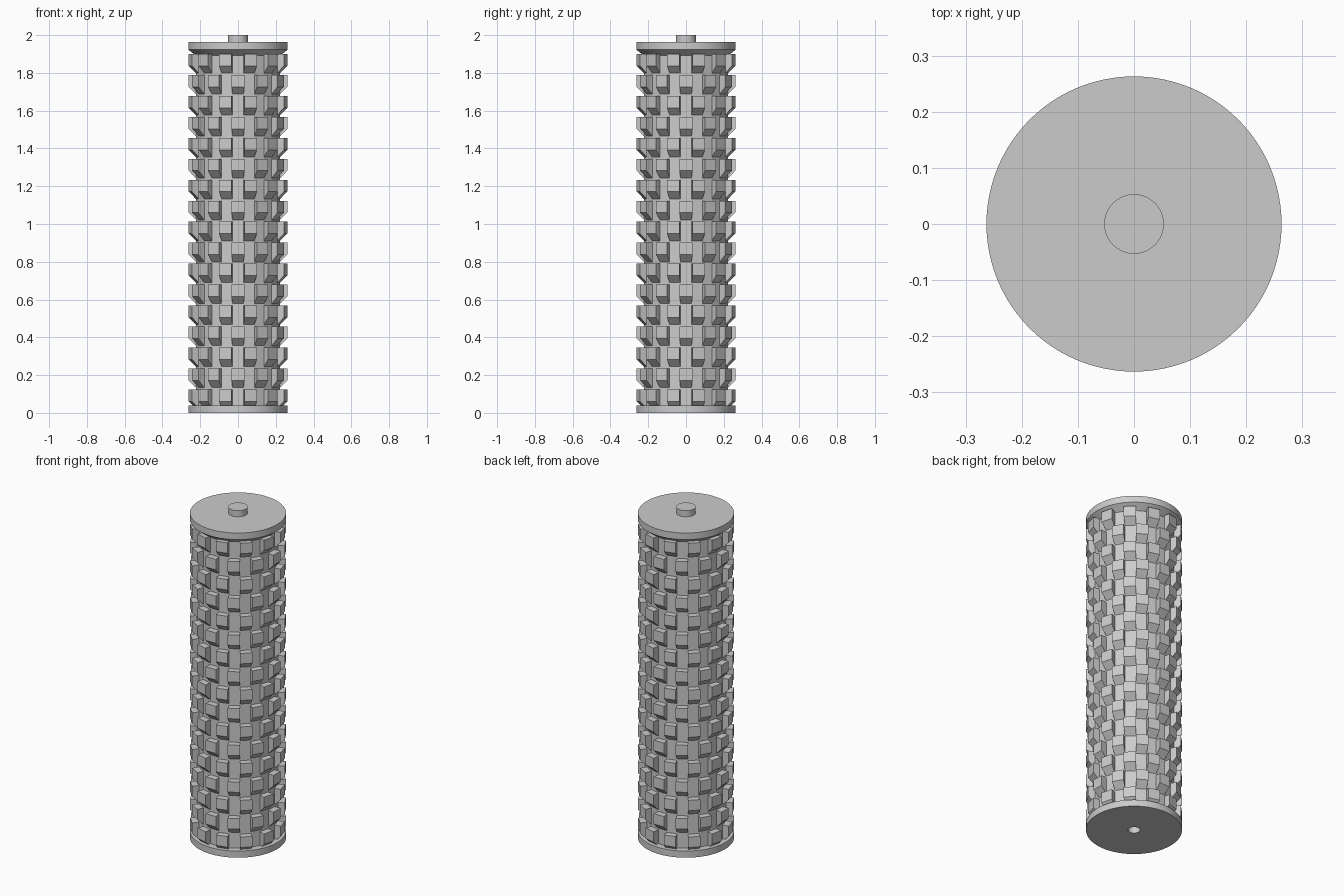
import bpy, bmesh
from math import pi, sin, cos

cube = bpy.data.objects.get("Cube")
if cube:
    bpy.data.objects.remove(cube, do_unlink=True)

grey = bpy.data.materials.new("plain grey")
grey.use_nodes = True
grey.diffuse_color = (0.6, 0.6, 0.6, 1)
grey.node_tree.nodes["Principled BSDF"].inputs["Base Color"].default_value = grey.diffuse_color

ROWS, COUNT = 17, 12
PITCH = 0.111
STEP = pi / COUNT          # angular width of one block
OUTER, CORE = 0.263, 0.225


def finish(bm, name):
    bmesh.ops.recalc_face_normals(bm, faces=bm.faces)
    mesh = bpy.data.meshes.new(name)
    bm.to_mesh(mesh)
    bm.free()
    mesh.materials.append(grey)
    obj = bpy.data.objects.new(name, mesh)
    bpy.context.collection.objects.link(obj)
    return obj


def lathe(name, profile, sides):
    bm = bmesh.new()
    verts = [bm.verts.new((r, 0, z)) for r, z in profile]
    edges = [bm.edges.new(pair) for pair in zip(verts, verts[1:])]
    # start half a block off the axis so flat sides line up with the blocks
    bmesh.ops.rotate(bm, verts=verts, cent=(0, 0, 0),
                     matrix=Matrix.Rotation(STEP / 2, 3, "Z"))
    bmesh.ops.spin(bm, geom=verts + edges, cent=(0, 0, 0), axis=(0, 0, 1),
                   angle=2 * pi, steps=sides, use_merge=True)
    bmesh.ops.remove_doubles(bm, verts=bm.verts, dist=0.0001)
    return finish(bm, name)


def smooth(obj):
    bpy.ops.object.select_all(action="DESELECT")
    obj.select_set(True)
    bpy.context.view_layer.objects.active = obj
    bpy.ops.object.shade_smooth_by_angle(angle=0.5)


from mathutils import Matrix

# Faceted core
lathe("core", [(CORE, 0.04), (CORE, 1.9)], 2 * COUNT)

# Bottom flange with socket
smooth(lathe("bottom_flange", [
    (0, 0.04), (0.033, 0.04), (0.033, 0), (OUTER, 0), (OUTER, 0.04),
    (CORE - 0.01, 0.04)], 96))

# Top flange with sloped underside and peg
smooth(lathe("top_flange", [
    (CORE - 0.01, 1.885), (OUTER, 1.923), (OUTER, 1.963),
    (0.053, 1.963), (0.053, 2), (0, 2)], 96))


# Staggered rings of wedge blocks, each with a sloped underside
def add_block(bm, angle, top):
    side = [(CORE - 0.01, top), (OUTER, top), (OUTER, top - 0.063),
            (CORE - 0.01, top - 0.111)]
    rings = []
    for a in (angle - STEP / 2, angle + STEP / 2):
        rings.append([bm.verts.new((r * cos(a), r * sin(a), z))
                      for r, z in side])
    bm.faces.new(rings[0])
    bm.faces.new(rings[1])
    for i in range(4):
        j = (i + 1) % 4
        bm.faces.new((rings[0][i], rings[0][j], rings[1][j], rings[1][i]))


bm = bmesh.new()
for row in range(ROWS):
    shift = STEP if row % 2 == 0 else 0
    for k in range(COUNT):
        add_block(bm, 2 * k * STEP + shift, 1.9 - row * PITCH)
finish(bm, "tread_blocks")
